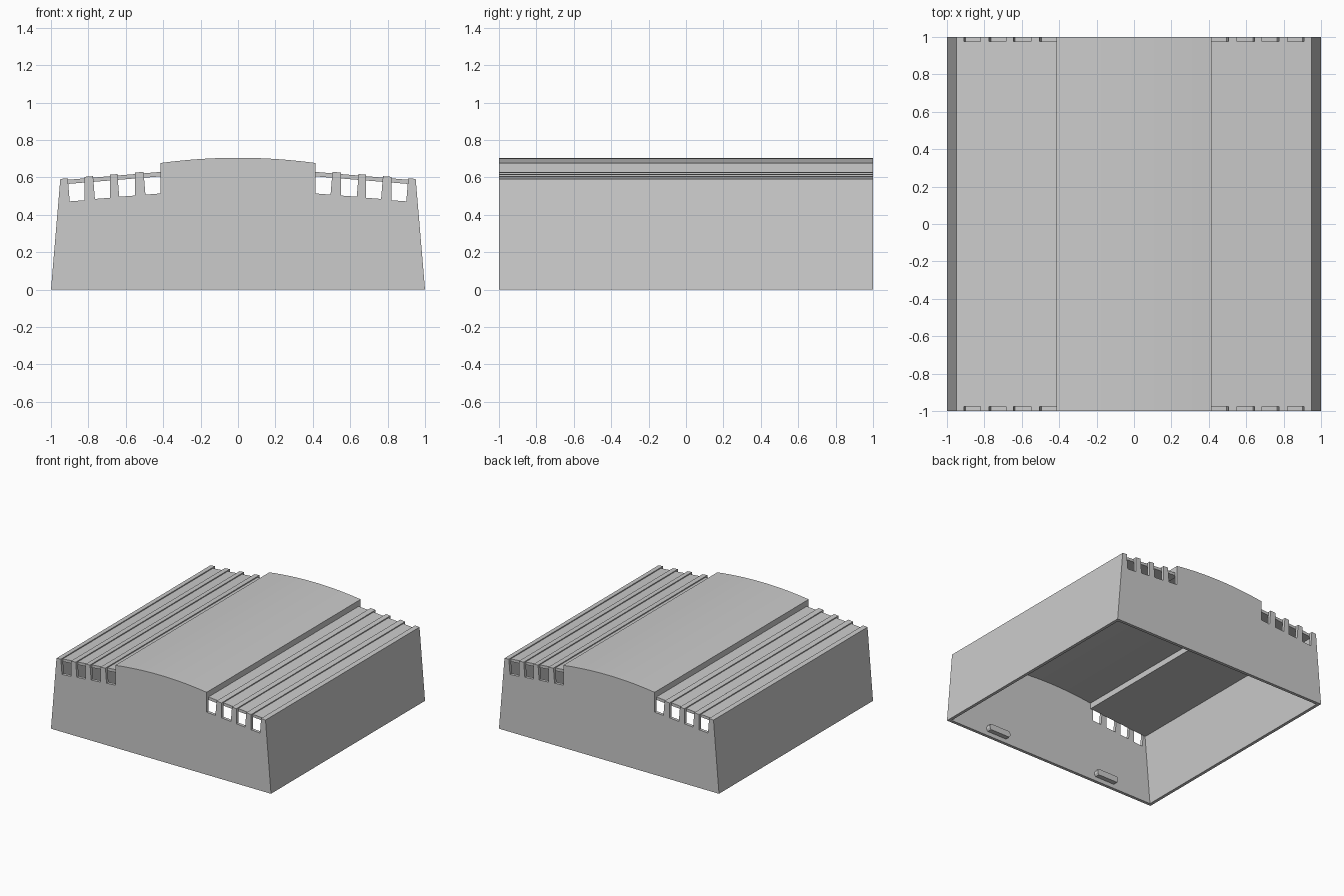
import bpy, bmesh

cube = bpy.data.objects.get("Cube")
if cube:
    bpy.data.objects.remove(cube)

grey = bpy.data.materials.new("light_grey")
grey.use_nodes = True
colour = (0.6, 0.6, 0.6, 1)
grey.diffuse_color = colour
grey.node_tree.nodes["Principled BSDF"].inputs["Base Color"].default_value = colour

WALL = 0.025      # shell thickness
EDGE = 0.415      # half width of the raised centre
# Each window: outer x at top, outer x at sill, inner x, sill height
WINDOWS = [(0.91, 0.90, 0.82, 0.472), (0.775, 0.765, 0.685, 0.485),
           (0.645, 0.635, 0.55, 0.497), (0.505, 0.495, EDGE, 0.508)]


def slope(x):
    """Height of the ribs on the sloping side roof."""
    return 0.592 + (0.95 - x) * 0.085


def crown(half, edge_z, top_z, steps=10):
    """Right half of the curved centre roof, from its edge to the middle."""
    return [(half * (1 - i / steps), top_z - (top_z - edge_z) * (1 - i / steps) ** 2)
            for i in range(steps + 1)]


def mirrored(half):
    """Complete a half profile that ends on the centre line."""
    return half + [(-x, z) for x, z in reversed(half[:-1])]


def prism(name, outline, y0, y1):
    """Extrude an x-z outline along y."""
    bm = bmesh.new()
    face = bm.faces.new([bm.verts.new((x, y0, z)) for x, z in outline])
    grown = bmesh.ops.extrude_face_region(bm, geom=[face])
    moved = [v for v in grown["geom"] if isinstance(v, bmesh.types.BMVert)]
    bmesh.ops.translate(bm, verts=moved, vec=(0, y1 - y0, 0))
    bmesh.ops.recalc_face_normals(bm, faces=bm.faces)
    mesh = bpy.data.meshes.new(name)
    bm.to_mesh(mesh)
    bm.free()
    mesh.materials.append(grey)
    obj = bpy.data.objects.new(name, mesh)
    bpy.context.collection.objects.link(obj)
    bpy.ops.object.select_all(action="DESELECT")
    obj.select_set(True)
    bpy.context.view_layer.objects.active = obj
    bpy.ops.object.shade_smooth_by_angle(angle=0.3)
    return obj


# End walls, with open notches between the posts
wall_half = [(1, 0), (0.95, slope(0.95))]
for top, sill, inner, z in WINDOWS:
    wall_half += [(top, slope(top)), (sill, z), (inner, z + 0.006)]
    if inner > EDGE:
        wall_half.append((inner, slope(inner)))
wall_half += crown(EDGE, 0.677, 0.705)
for name, y in (("front_wall", -1), ("back_wall", 1 - WALL)):
    prism(name, mirrored(wall_half), y, y + WALL)

# Roof and side walls as one thin shell, with ribs between sunken panels
outer = [(1, 0), (0.95, slope(0.95))]
for top, sill, inner, z in WINDOWS:
    outer += [(top, slope(top)), (top, slope(top) - 0.008), (inner, slope(inner) - 0.008)]
    if inner > EDGE:
        outer.append((inner, slope(inner)))
outer += crown(EDGE, 0.677, 0.705)
lining = [(1 - WALL, 0), (0.927, slope(0.927) - 0.03),
          (EDGE - WALL, slope(EDGE) - 0.03)]
lining += crown(EDGE - WALL, 0.655, 0.68)
shell = mirrored(outer) + mirrored(lining)[::-1]
prism("roof_shell", shell, WALL - 1, 1 - WALL)

# Small locating tabs low on the inside of the end walls
for end, y in (("front", -1 + WALL), ("back", 1 - WALL)):
    for side, x in (("right", -0.53), ("left", 0.53)):
        tab = [(x - 0.09, 0.035), (x + 0.09, 0.035), (x + 0.1, 0.05), (x + 0.1, 0.07),
               (x + 0.09, 0.085), (x - 0.09, 0.085), (x - 0.1, 0.07), (x - 0.1, 0.05)]
        prism(f"{end}_{side}_tab", tab, y, y * 0.96)
